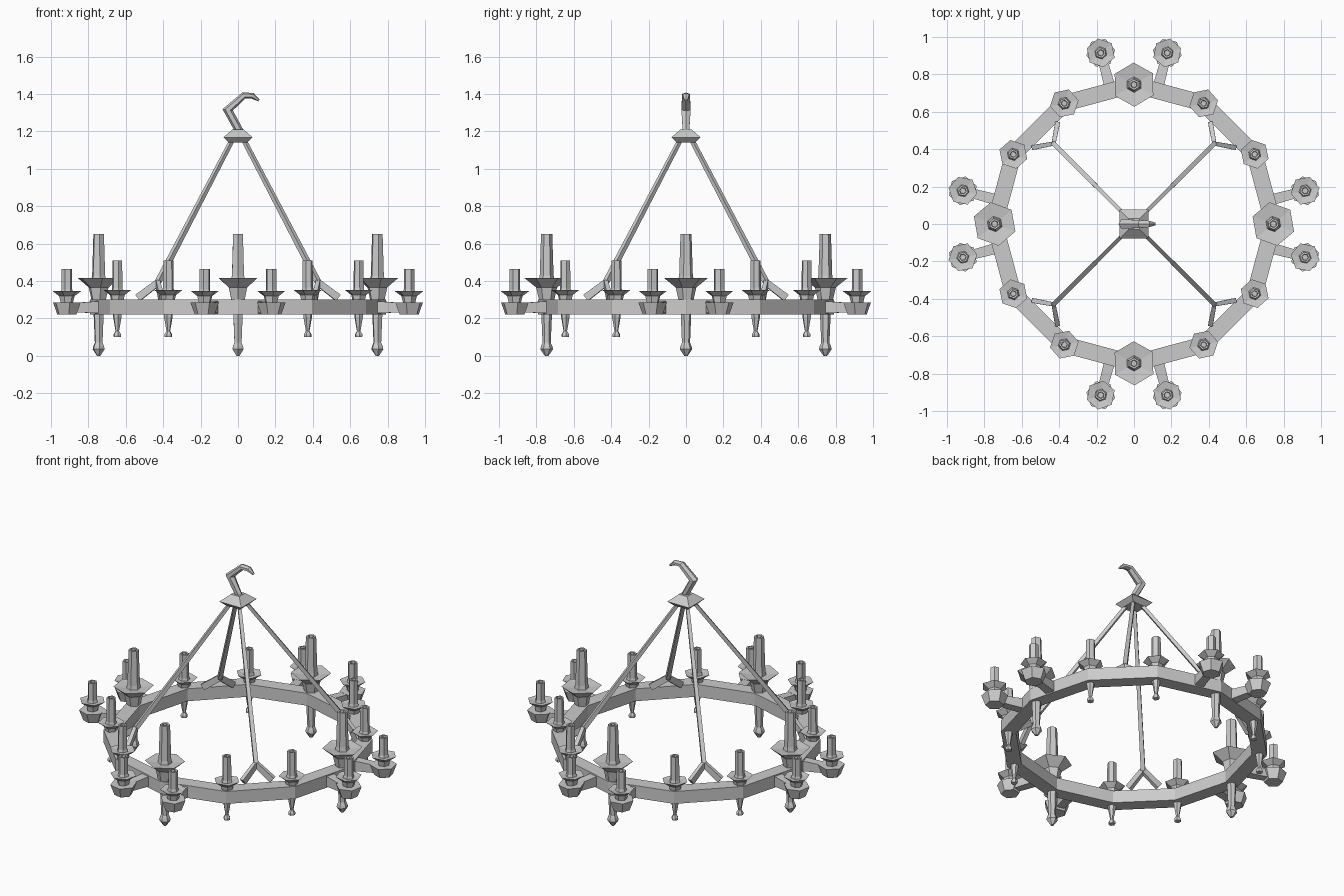
import bpy
from math import cos, sin, pi, radians
from mathutils import Vector

if "Cube" in bpy.data.objects:
    bpy.data.objects.remove(bpy.data.objects["Cube"])


def make(name, verts, faces):
    me = bpy.data.meshes.new(name)
    me.from_pydata([tuple(v) for v in verts], [], faces)
    me.update()
    ob = bpy.data.objects.new(name, me)
    bpy.context.collection.objects.link(ob)
    return ob


def skin(name, rings, closed=False):
    """Join equal-sized vertex rings, capping the ends unless closed."""
    n, m = len(rings[0]), len(rings)
    verts = [v for r in rings for v in r]
    faces = []
    for i in range(m if closed else m - 1):
        a, b = i * n, (i + 1) % m * n
        for k in range(n):
            j = (k + 1) % n
            faces.append((a + k, a + j, b + j, b + k))
    if not closed:
        faces.append(tuple(reversed(range(n))))
        faces.append(tuple(range((m - 1) * n, m * n)))
    return make(name, verts, faces)


def lathe(name, x, y, profile, sides=6, rot=0.0):
    """Profile of (radius, z), listed from bottom to top."""
    return skin(name, [[(x + r * cos(rot + 2 * pi * k / sides),
                         y + r * sin(rot + 2 * pi * k / sides), z)
                        for k in range(sides)] for r, z in profile])


def bar(name, a, b, wa, ha, wb, hb):
    """Tapered four-sided bar from a to b, half widths w and half heights h."""
    a, b = Vector(a), Vector(b)
    d = (b - a).normalized()
    s = d.cross(Vector((0, 0, 1))).normalized()
    u = s.cross(d)
    return skin(name, [[p + s * w * i + u * h * j
                        for i, j in ((-1, -1), (1, -1), (1, 1), (-1, 1))]
                       for p, w, h in ((a, wa, ha), (b, wb, hb))])


# Twelve-sided ring
skin("ring", [[(r * cos(k * pi / 6), r * sin(k * pi / 6), z)
               for r, z in ((.70, .22), (.79, .22), (.79, .30), (.70, .30))]
              for k in range(12)], closed=True)

small_dish = [(.032, .285), (.042, .325), (.078, .352), (.034, .345), (.029, .36)]
small_finial = [(.020, .10), (.021, .114), (.010, .132), (.024, .21), (.024, .225)]
big_dish = [(.040, .295), (.056, .365), (.118, .415), (.042, .405), (.037, .43)]
big_finial = [(.010, 0), (.034, .035), (.030, .052), (.022, .07), (.028, .21), (.028, .225)]


def top(r, z):
    # Candle rim with a shallow socket
    return [(r, z), (r * .62, z), (r * .55, z - .03)]


for k in range(12):
    a = k * pi / 6
    x, y = .745 * cos(a), .745 * sin(a)
    if k % 3 == 0:
        # Main candles
        rot = radians(40 if k % 6 == 0 else 31)
        lathe("large_candle", x, y, big_dish + top(.030, .65), rot=rot)
        lathe("large_finial", x, y, big_finial, rot=rot)
        # Paired side arms with cups and candles
        for s in (-1, 1):
            b = a + s * radians(11)
            cx, cy = .932 * cos(b), .932 * sin(b)
            c = a + s * radians(9.8)
            bar("arm", (.72 * cos(c), .72 * sin(c), .26), (cx, cy, .257),
                .030, .035, .024, .022)
            lathe("arm_cup", cx, cy, [(.054, .22), (.078, .285)], rot=b + pi / 6)
            lathe("arm_candle", cx, cy,
                  [(r, z - .006) for r, z in small_dish] + top(.029, .465), rot=b)
    else:
        # Small candles between the main ones
        lathe("small_candle", x, y, small_dish + top(.027, .51), rot=a + .2)
        lathe("small_finial", x, y, small_finial, rot=a + .2)

# Hanging rods with forked feet
for sx in (-1, 1):
    for sy in (-1, 1):
        apex = (.43 * sx, .43 * sy, .39)
        bar("rod", (.033 * sx, .033 * sy, 1.15), apex, .010, .010, .013, .013)
        for ex, ey in ((.535, .41), (.41, .535)):
            bar("rod_fork", apex, (ex * sx, ey * sy, .31), .011, .018, .013, .020)

# Square hub
q = 2 ** .5
lathe("hub", 0, 0, [(.05 * q, 1.14), (.078 * q, 1.168), (.03 * q, 1.21)],
      sides=4, rot=pi / 4)

# Hook: hexagonal section swept along a bent path (x, z, in-plane, depth)
path = [(.008, 1.20, .022, .018), (-.055, 1.315, .028, .026),
        (.032, 1.392, .018, .022), (.078, 1.390, .016, .018),
        (.112, 1.365, .006, .008)]
rings = []
for i, (x, z, h, w) in enumerate(path):
    p, n = path[max(i - 1, 0)], path[min(i + 1, len(path) - 1)]
    t = Vector((n[0] - p[0], 0, n[1] - p[1])).normalized()
    side = Vector((-t.z, 0, t.x))
    rings.append([Vector((x, 0, z)) + side * h * cos(k * pi / 3)
                  + Vector((0, w * sin(k * pi / 3) * 1.1, 0)) for k in range(6)])
skin("hook", rings)

# Consistent outward normals
import bmesh
for ob in bpy.data.objects:
    bm = bmesh.new()
    bm.from_mesh(ob.data)
    bmesh.ops.recalc_face_normals(bm, faces=bm.faces)
    bm.to_mesh(ob.data)
    bm.free()
